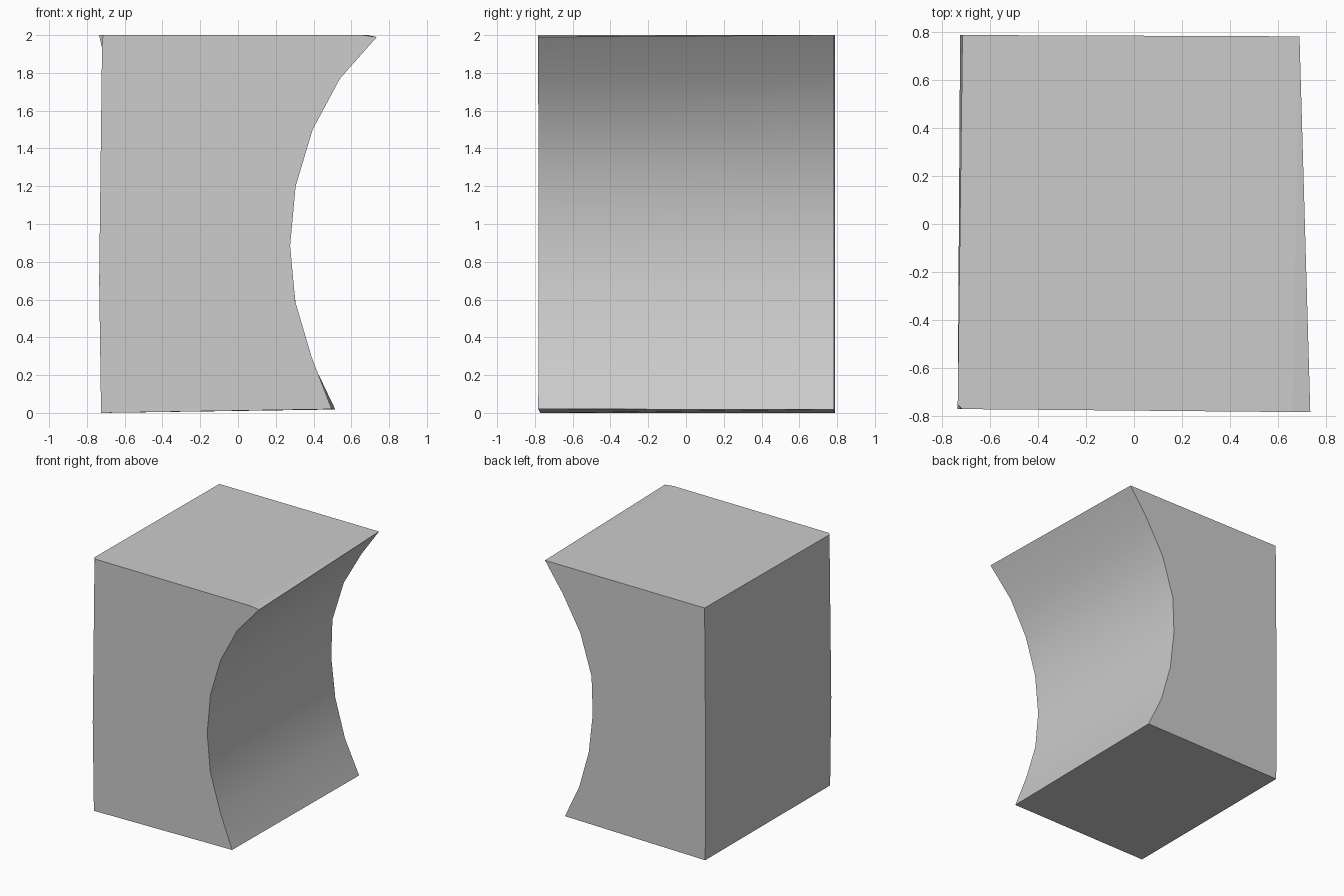
import bpy
import bmesh

if "Cube" in bpy.data.objects:
    bpy.data.objects.remove(bpy.data.objects["Cube"], do_unlink=True)

# Plain grey material
GREY = (0.6, 0.6, 0.6, 1.0)
grey = bpy.data.materials.new("plain grey")
grey.use_nodes = True
grey.diffuse_color = GREY
shader = grey.node_tree.nodes["Principled BSDF"]
shader.inputs["Base Color"].default_value = GREY

# Hollow edge profiles (x, z), bottom to top
FRONT_CURVE = [(0.496, 0.02), (0.39, 0.295), (0.303, 0.59), (0.276, 0.885),
               (0.305, 1.2), (0.395, 1.5), (0.54, 1.77), (0.735, 1.99)]
BACK_CURVE = [(0.515, 0.018), (0.39, 0.28), (0.305, 0.58), (0.27, 0.89),
              (0.28, 1.19), (0.38, 1.51), (0.535, 1.78), (0.69, 2.0)]

bm = bmesh.new()


def front(x, z):
    """Point on the slightly skewed front side."""
    return bm.verts.new((x, -0.778 - 0.009 * x, z))


def back(x, z):
    """Point on the slightly skewed back side."""
    return bm.verts.new((x, 0.785 - 0.004 * x, z))


# Outlines of the two ends
f_curve = [front(x, z) for x, z in FRONT_CURVE]
b_curve = [back(x, z) for x, z in BACK_CURVE]
f_left = [front(x, z) for x, z in ((-0.725, 0), (-0.735, 0.7), (-0.72, 1.93), (-0.715, 2))]
b_left = [back(x, z) for x, z in ((-0.72, 0), (-0.725, 0.7), (-0.715, 2))]
top_nick = front(0.66, 2.0)
corner_spur = bm.verts.new((-0.735, -0.752, 2.0))

# Front and back ends
bm.faces.new(f_curve + [top_nick] + f_left[::-1])
bm.faces.new(b_left + b_curve[::-1])

# Bottom, top and the narrow bevel along the top edge
bm.faces.new((f_left[0], b_left[0], b_curve[0], f_curve[0]))
bm.faces.new((f_left[3], top_nick, b_curve[-1], b_left[2], corner_spur))
bm.faces.new((top_nick, f_curve[-1], b_curve[-1]))

# Flat side with its chipped corner
bm.faces.new((f_left[0], f_left[1], b_left[1], b_left[0]))
bm.faces.new((f_left[1], f_left[2], corner_spur, b_left[2], b_left[1]))
bm.faces.new((f_left[2], f_left[3], corner_spur))

# Smooth hollow side
hollow = []
for i in range(len(f_curve) - 1):
    face = bm.faces.new((f_curve[i], b_curve[i], b_curve[i + 1], f_curve[i + 1]))
    face.smooth = True
    hollow.append(face)

# Keep every edge sharp except those inside the hollow
for edge in bm.edges:
    edge.smooth = all(face.smooth for face in edge.link_faces)

bmesh.ops.recalc_face_normals(bm, faces=bm.faces)
mesh = bpy.data.meshes.new("hollowed_block")
bm.to_mesh(mesh)
bm.free()
mesh.materials.append(grey)
block = bpy.data.objects.new("hollowed_block", mesh)
bpy.context.collection.objects.link(block)
